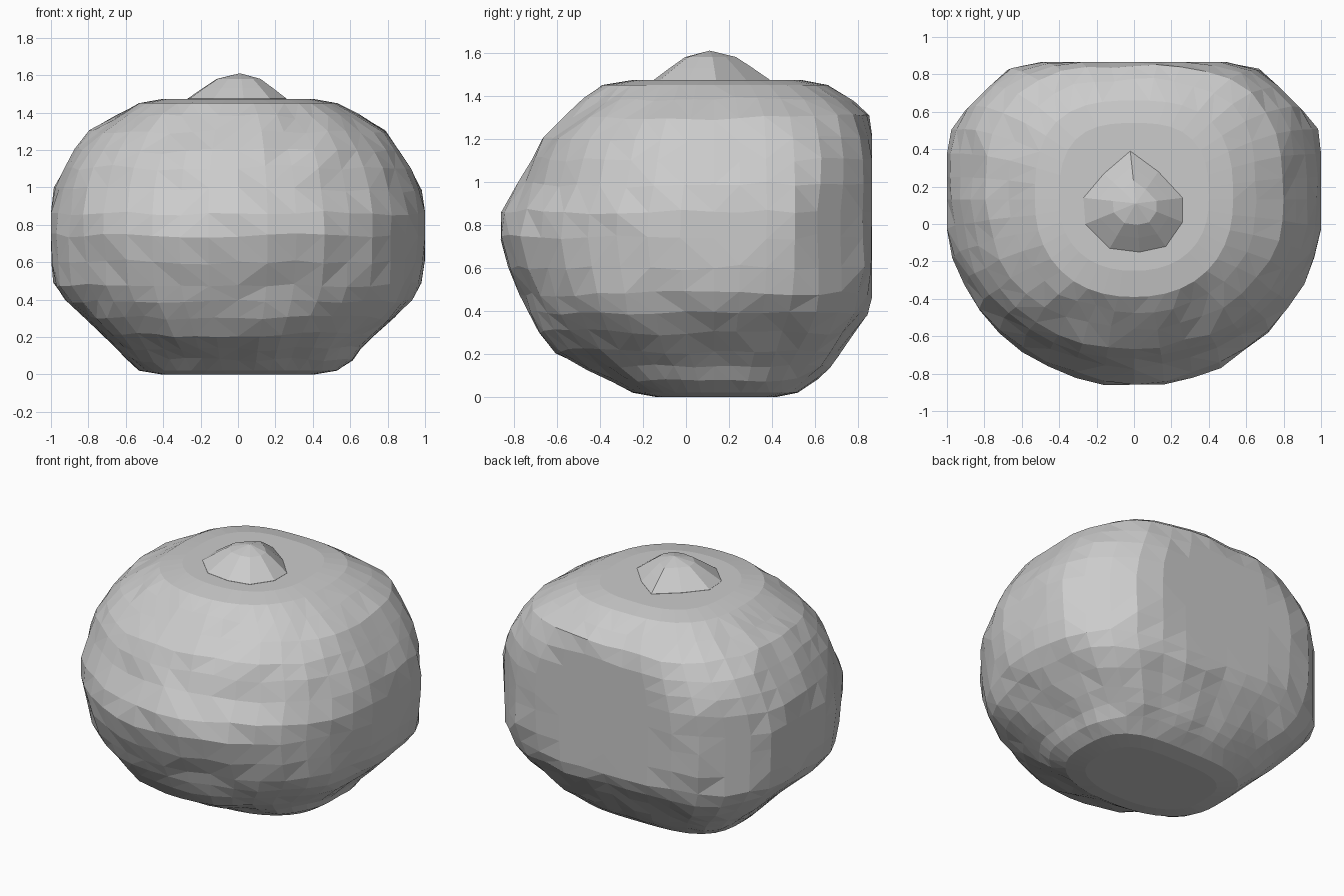
import bpy, bmesh, math
from mathutils import Vector, noise

if "Cube" in bpy.data.objects:
    bpy.data.objects.remove(bpy.data.objects["Cube"])

SEG = 40


def loft(name, rings, cap_bottom=True, apex=None):
    """Skin a stack of closed rings, flat shaded."""
    bm = bmesh.new()
    loops = [[bm.verts.new(p) for p in ring] for ring in rings]
    n = len(loops[0])
    for a, b in zip(loops, loops[1:]):
        for i in range(n):
            j = (i + 1) % n
            bm.faces.new((a[i], a[j], b[j], b[i]))
    if cap_bottom:
        bm.faces.new(loops[0][::-1])
    if apex:
        tip = bm.verts.new(apex)
        for i in range(n):
            bm.faces.new((loops[-1][i], loops[-1][(i + 1) % n], tip))
    else:
        bm.faces.new(loops[-1])
    bmesh.ops.triangulate(bm, faces=[f for f in bm.faces if len(f.verts) == 4],
                          quad_method='SHORT_EDGE')
    bmesh.ops.recalc_face_normals(bm, faces=bm.faces)
    me = bpy.data.meshes.new(name)
    bm.to_mesh(me)
    bm.free()
    ob = bpy.data.objects.new(name, me)
    bpy.context.collection.objects.link(ob)
    return ob


# Boulder profile: height, half width, front y, back y
profile = [
    (0.00, 0.41, -0.14, 0.42), (0.02, 0.53, -0.25, 0.52), (0.08, 0.61, -0.34, 0.61),
    (0.14, 0.66, -0.46, 0.66), (0.21, 0.73, -0.60, 0.71), (0.30, 0.83, -0.68, 0.78),
    (0.39, 0.92, -0.73, 0.84), (0.48, 0.98, -0.77, 0.87), (0.60, 1.00, -0.83, 0.89),
    (0.74, 1.01, -0.87, 0.89), (0.86, 1.01, -0.85, 0.89), (0.99, 0.98, -0.76, 0.89),
    (1.10, 0.93, -0.71, 0.89), (1.20, 0.87, -0.66, 0.88), (1.30, 0.79, -0.56, 0.85),
    (1.38, 0.66, -0.47, 0.77), (1.45, 0.53, -0.39, 0.66), (1.473, 0.40, -0.25, 0.54),
]


def boulder_ring(z, w, f, b):
    mid = 0.13
    low = max(0, 1 - z / 0.6)
    high = max(0, (z - 0.9) / 0.6)
    ring = []
    for k in range(SEG):
        a = 2 * math.pi * k / SEG
        c, s = math.cos(a), math.sin(a)
        # rounder at the front, squarer at the back
        e = 2.02 + 0.35 * low + 0.25 * high if s < 0 else 3.4 - 0.6 * high
        r = (abs(c) ** e + abs(s) ** e) ** (-1 / e)
        x, y = c * r * w, mid + s * r * ((b - mid) if s > 0 else (mid - f))
        p = Vector((x, y, z))
        # gentle facets, kept off the flat top and bottom
        if 0.05 < z < 1.43:
            d = 0.025 * noise.noise(p * 4.5 + Vector((3.1, 7.7, 1.3)))
            p += Vector((c, s, 0)) * d
            p.z += 0.03 * noise.noise(p * 4 + Vector((9.2, 0.4, 5.5)))
        # chamfered back corners, then flattened back and sides
        over = abs(p.x) + p.y - 1.51
        if over > 0:
            p.x -= math.copysign(over / 2, p.x)
            p.y -= over / 2
        p.x = max(-1.0, min(1.0, p.x))
        p.y = max(-0.865, min(0.865, p.y))
        ring.append(p)
    return ring


loft("boulder", [boulder_ring(*row) for row in profile])

# Small pointed lump on top
outline = [(0.26, 0.01), (0.26, 0.14), (0.13, 0.28), (-0.02, 0.39), (-0.16, 0.27),
           (-0.27, 0.14), (-0.26, 0.0), (-0.13, -0.13), (0.03, -0.15), (0.17, -0.12)]
tip = Vector((0.01, 0.11, 1.61))
levels = [(1.46, 1.0), (1.474, 1.0), (1.53, 0.71), (1.58, 0.44)]
loft("top_lump", [[Vector((tip.x + (x - tip.x) * k, tip.y + (y - tip.y) * k, z))
                   for x, y in outline] for z, k in levels], apex=tip)
